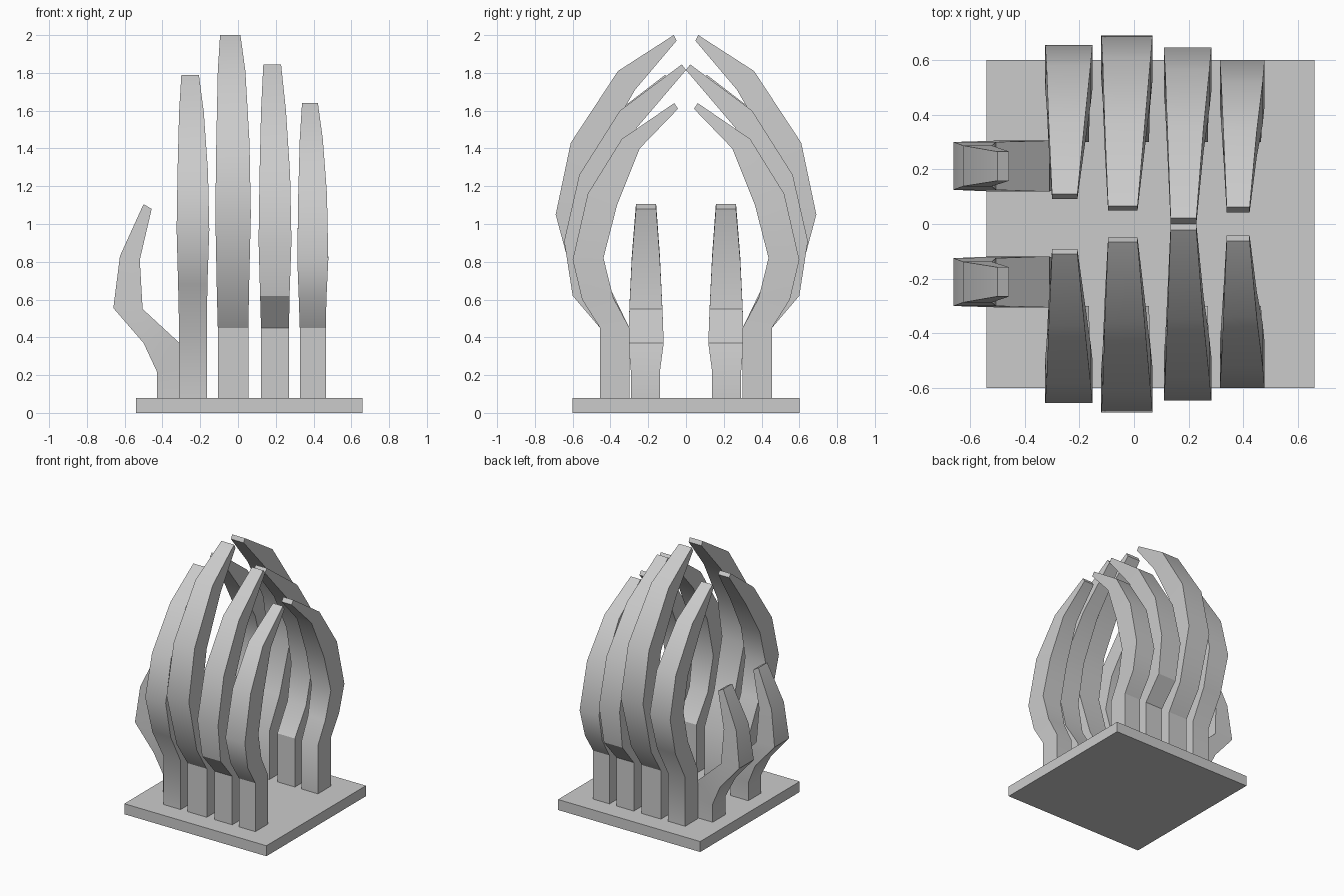
import bpy, math

if "Cube" in bpy.data.objects:
    bpy.data.objects.remove(bpy.data.objects["Cube"])


def link(name, verts, faces, mirror=True):
    me = bpy.data.meshes.new(name)
    me.from_pydata(verts, [], faces)
    ob = bpy.data.objects.new(name, me)
    bpy.context.collection.objects.link(ob)
    bpy.context.view_layer.objects.active = ob
    ob.select_set(True)
    bpy.ops.object.mode_set(mode='EDIT')
    bpy.ops.mesh.select_all(action='SELECT')
    bpy.ops.mesh.normals_make_consistent(inside=False)
    bpy.ops.object.mode_set(mode='OBJECT')
    bpy.ops.object.shade_smooth_by_angle(angle=math.radians(30))
    ob.select_set(False)
    if mirror:
        m = ob.modifiers.new("other_hand", 'MIRROR')
        m.use_axis = (False, True, False)
        m.use_clip = False
        m.use_mirror_merge = False
    return ob


def loft(name, rings):
    # four-sided limb through a list of quads, capped at both ends
    verts = [v for r in rings for v in r]
    n = len(rings)
    faces = [(0, 1, 2, 3), tuple(range(4 * n - 4, 4 * n))]
    for i in range(n - 1):
        for j in range(4):
            k = (j + 1) % 4
            faces.append((4*i + j, 4*i + k, 4*i + 4 + k, 4*i + 4 + j))
    return link(name, verts, faces)


# Base plate
bpy.ops.mesh.primitive_cube_add(size=1, location=(0.06, 0, 0.04))
plate = bpy.context.object
plate.name = "base_plate"
plate.scale = (1.2, 1.2, 0.08)
plate.select_set(False)

# Shared left / right edge swelling and taper along each finger
DL = [0, 0, -.005, -.013, -.008, 0, .012]
DR = [0, 0, .003, .013, .006, -.016, -.042]

# Fingers: x edges, then (outer y, z, inner y, z) for each section above the wrist
fingers = {
    "index_finger": (-.312, -.165, [
        (.58, .68, .43, .72), (.655, .97, .495, .97), (.58, 1.28, .435, 1.22),
        (.37, 1.59, .28, 1.49), (.11, 1.79, .092, 1.765)]),
    "middle_finger": (-.107, .055, [
        (.58, .64, .42, .68), (.69, 1.05, .53, 1.05), (.61, 1.43, .465, 1.37),
        (.36, 1.81, .27, 1.71), (.065, 2.0, .05, 1.97)]),
    "ring_finger": (.122, .270, [
        (.60, .62, .43, .65), (.645, .91, .485, .91), (.565, 1.26, .42, 1.21),
        (.35, 1.60, .26, 1.51), (.022, 1.845, .0, 1.815)]),
    "little_finger": (.327, .465, [
        (.55, .60, .385, .61), (.60, .81, .437, .82), (.52, 1.16, .365, 1.10),
        (.34, 1.45, .245, 1.40), (.062, 1.64, .042, 1.61)]),
}
wrist = [(.455, .08, .30, .08), (.455, .45, .30, .45)]
for name, (xl, xr, upper) in fingers.items():
    rings = []
    for (yo, zo, yi, zi), a, b in zip(wrist + upper, DL, DR):
        l, r = xl + a, xr + b
        rings.append([(l, yo, zo), (r, yo, zo), (r, yi, zi), (l, yi, zi)])
    loft(name, rings)

# Thumbs: (outer x, z, inner x, z, y min, y max)
thumb = [(-.43, .08, -.28, .08, .138, .292), (-.43, .22, -.28, .22, .138, .292),
         (-.50, .37, -.31, .37, .118, .305), (-.66, .555, -.505, .55, .125, .30),
         (-.625, .83, -.52, .81, .138, .287), (-.50, 1.105, -.457, 1.08, .158, .265)]
loft("thumb", [[(xo, y0, zo), (xo, y1, zo), (xi, y1, zi), (xi, y0, zi)]
               for xo, zo, xi, zi, y0, y1 in thumb])
